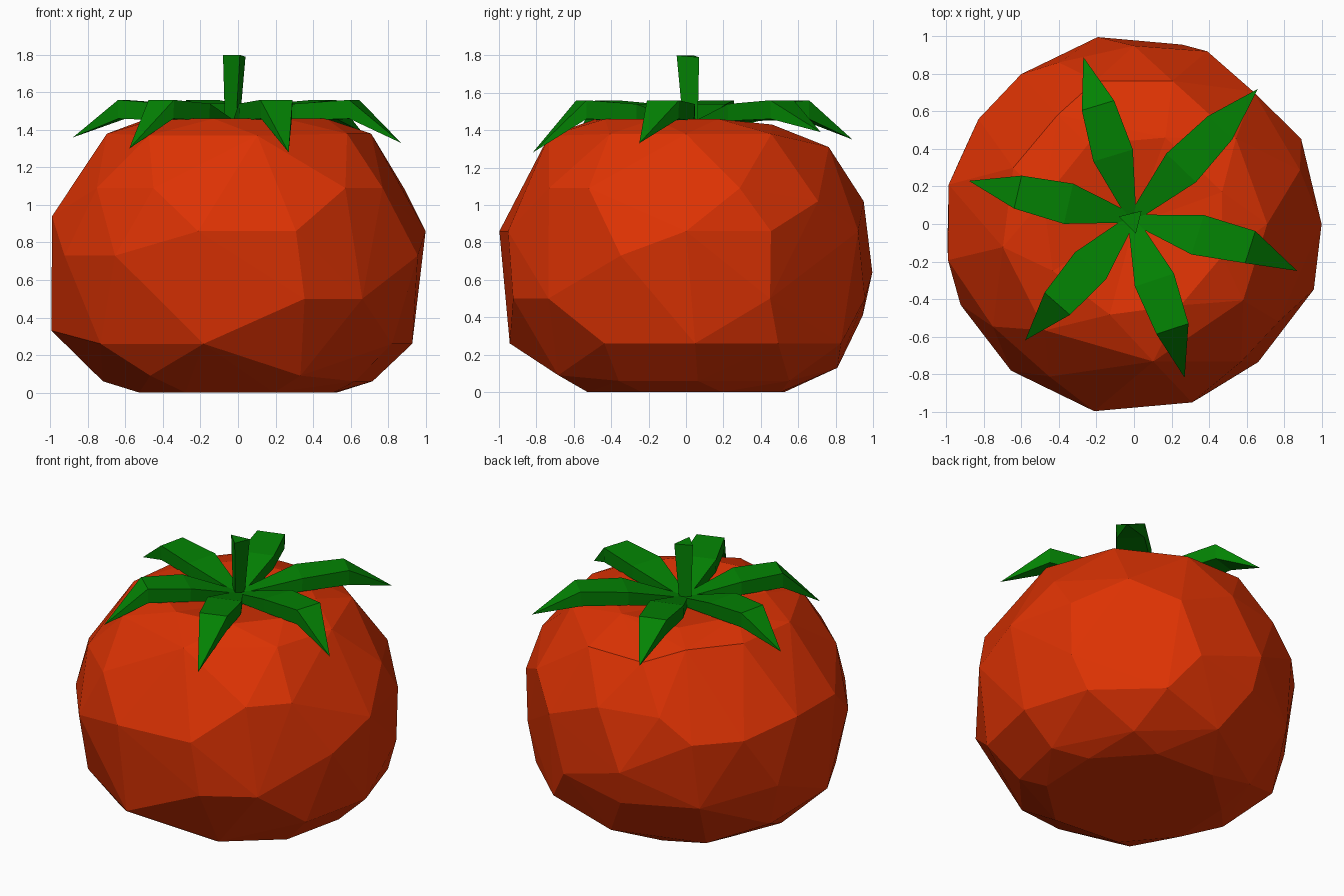
import bpy, bmesh
from math import radians, cos, sin
from mathutils import Vector

if "Cube" in bpy.data.objects:
    bpy.data.objects.remove(bpy.data.objects["Cube"])


def material(name, rgb):
    m = bpy.data.materials.new(name)
    m.diffuse_color = (*rgb, 1)
    m.use_nodes = True
    m.node_tree.nodes["Principled BSDF"].inputs["Base Color"].default_value = m.diffuse_color
    return m


RED = material("tomato red", (0.72, 0.032, 0.001))
GREEN = material("leaf green", (0.001, 0.225, 0.001))


def finish(bm, name, mat):
    bmesh.ops.recalc_face_normals(bm, faces=bm.faces[:])
    me = bpy.data.meshes.new(name)
    bm.to_mesh(me)
    bm.free()
    me.materials.append(mat)
    ob = bpy.data.objects.new(name, me)
    bpy.context.collection.objects.link(ob)
    return ob


def loft(name, sections, mat):
    """Skin a run of equal-sided sections; a one-point section makes a tip."""
    bm = bmesh.new()
    rings = [[bm.verts.new(p) for p in s] for s in sections]
    bm.faces.new(rings[0])
    for a, b in zip(rings, rings[1:]):
        for i in range(len(a)):
            j = (i + 1) % len(a)
            if len(b) == 1:
                bm.faces.new((a[i], a[j], b[0]))
            else:
                bm.faces.new((a[i], a[j], b[j], b[i]))
    if len(rings[-1]) > 1:
        bm.faces.new(rings[-1])
    return finish(bm, name, mat)


# Fruit: hull over uneven rings (height, radius, angles in degrees)
RINGS = [
    (0.00, 0.56, (20, 65, 110, 155, 200, 240, 290, 335)),
    (0.06, 0.72, (5, 50, 135, 180, 330)),
    (0.09, 0.76, (232, 296)),
    (0.13, 0.81, (90,)),
    (0.21, 0.91, (160,)),
    (0.26, 0.93, (3, 32, 63, 218, 332)),
    (0.26, 0.96, (259,)),
    (0.33, 1.00, (186,)),
    (0.41, 0.96, (100, 130)),
    (0.50, 0.99, (27, 75, 160, 291, 312)),
    (0.64, 1.015, (101,)),
    (0.73, 1.02, (340, 230, 205)),
    (0.86, 1.00, (0, 27, 67, 127, 146, 288)),
    (0.86, 1.02, (258,)),
    (0.94, 1.01, (168, 191)),
    (1.02, 0.95, (48, 90, 115)),
    (1.09, 0.93, (18, 216, 241, 308, 326)),
    (1.31, 0.79, (75, 105)),
    (1.38, 0.71, (0, 40, 125, 155, 190, 325)),
    (1.37, 0.74, (230, 278)),
    (1.43, 0.49, (70, 120)),
    (1.46, 0.50, (20, 165, 210, 255, 300, 340)),
]
bm = bmesh.new()
for z, r, angles in RINGS:
    for a in angles:
        bm.verts.new((r * cos(radians(a)), r * sin(radians(a)), z))
bmesh.ops.convex_hull(bm, input=bm.verts[:])
bmesh.ops.delete(bm, geom=[v for v in bm.verts if not v.link_faces], context='VERTS')
# sunken crown
cap = [f for f in bm.faces if all(v.co.z > 1.42 for v in f.verts)]
cap = bmesh.ops.dissolve_faces(bm, faces=cap)["region"]
for v in bmesh.ops.poke(bm, faces=cap)["verts"]:
    v.co = (0, 0, 1.37)
finish(bm, "fruit", RED)

# Sepals: six thick drooping leaves, (tip, sideways bend)
ROOT = Vector((-0.01, 0.03, 0))
UP = Vector((0, 0, 1))
TIPS = [
    ((0.66, 0.72, 1.39), 0), ((-0.27, 0.89, 1.35), 0),
    ((-0.88, 0.23, 1.36), 0), ((-0.58, -0.62, 1.30), 0),
    ((0.27, -0.82, 1.28), 0.02), ((0.87, -0.25, 1.33), 0.045),
]
for n, (tip, bend) in enumerate(TIPS):
    tip = Vector(tip)
    flat = Vector((tip.x, tip.y, 0)) - ROOT
    side = Vector((-flat.y, flat.x, 0)).normalized()
    sections = []
    # fraction of length, half width, top height, bottom height, share of bend
    for t, w, top, low, b in ((0.03, 0.03, 1.44, 1.38, 0),
                              (0.39, 0.11, 1.54, 1.45, 0.5),
                              (0.70, 0.09, 1.56, 1.46, 1)):
        c = ROOT + flat * t + side * bend * b
        sections.append([c + side * w + UP * top, c - side * w + UP * top,
                         c - side * w * 0.96 + UP * low, c + side * w * 0.96 + UP * low])
    sections.append([tip])
    loft(f"sepal_{n + 1}", sections, GREEN)

# Stem: three-sided, flaring upwards
top = [Vector(p) for p in ((-0.08, 0.04, 1.80), (0.01, -0.05, 1.80), (0.04, 0.07, 1.79))]
base = [Vector((p.x * 0.6 - 0.02, p.y * 0.6 + 0.02, 1.38)) for p in top]
loft("stem", [base, top], GREEN)
